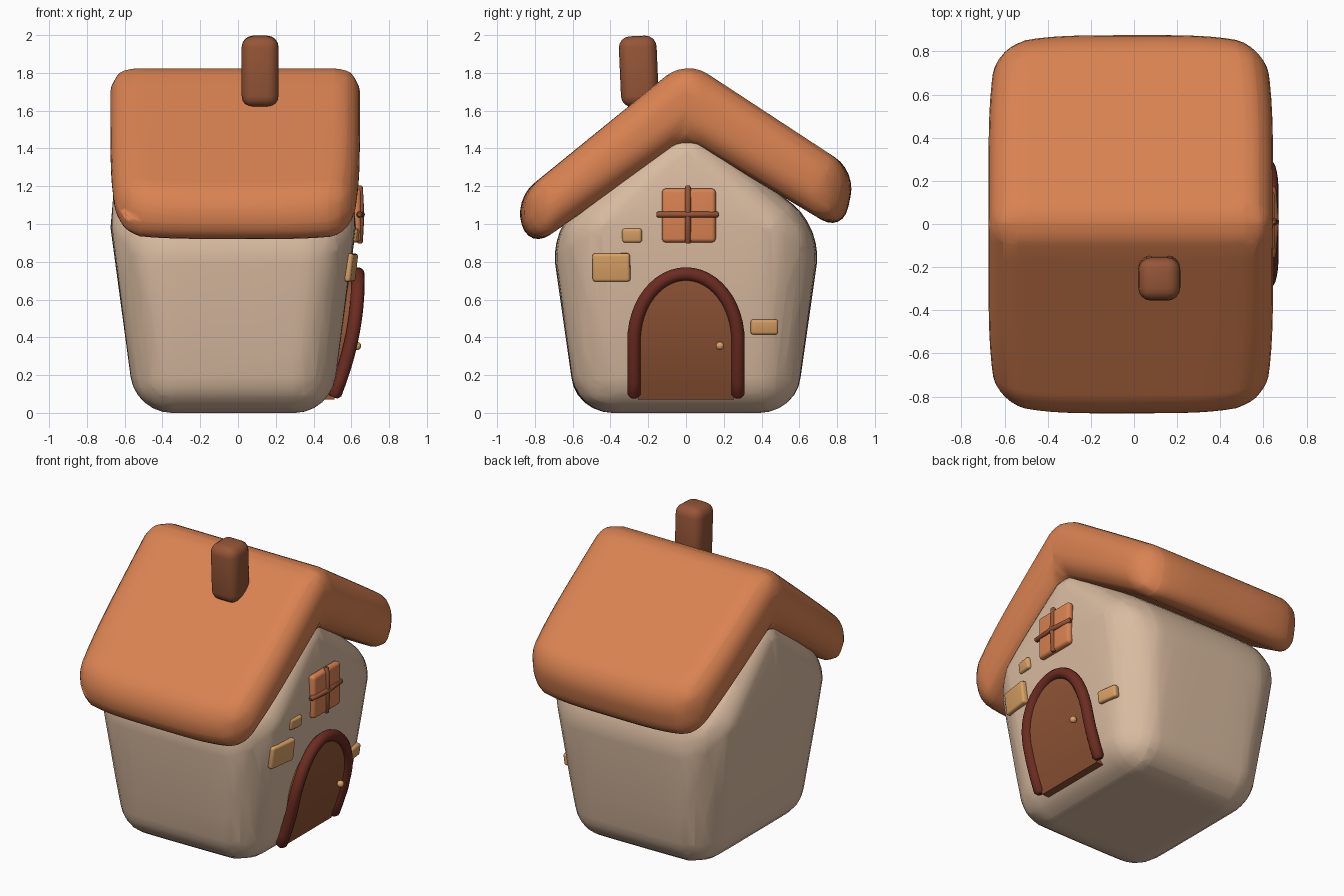
import bpy, bmesh, math
from mathutils import Matrix, Vector

if "Cube" in bpy.data.objects:
    bpy.data.objects.remove(bpy.data.objects["Cube"])


def material(name, rgb):
    m = bpy.data.materials.new(name)
    m.diffuse_color = (*rgb, 1)
    m.use_nodes = True
    m.node_tree.nodes["Principled BSDF"].inputs["Base Color"].default_value = m.diffuse_color
    return m


WALL = material("plaster", (0.70, 0.50, 0.355))
ROOF = material("orange_tile", (0.70, 0.225, 0.083))
DOOR = material("door_wood", (0.28, 0.09, 0.036))
FRAME = material("dark_wood", (0.147, 0.025, 0.015))
STONE = material("tan_stone", (0.70, 0.36, 0.13))
BRICK = material("brown_brick", (0.30, 0.092, 0.038))


def make(name, verts, faces, mat, bevel=0.0, segs=5):
    """Mesh object with soft bevelled edges and smooth shading."""
    me = bpy.data.meshes.new(name)
    me.from_pydata(verts, [], faces)
    bm = bmesh.new()
    bm.from_mesh(me)
    bmesh.ops.recalc_face_normals(bm, faces=bm.faces)
    bm.to_mesh(me)
    bm.free()
    me.materials.append(mat)
    for p in me.polygons:
        p.use_smooth = True
    ob = bpy.data.objects.new(name, me)
    bpy.context.collection.objects.link(ob)
    if bevel:
        b = ob.modifiers.new("soft_edges", 'BEVEL')
        b.width, b.segments = bevel, segs
        b.limit_method, b.angle_limit = 'ANGLE', math.radians(20)
    return ob


def prism(name, pts, caps, cx, mat, bevel):
    """Profile of (y, z, half depth) extruded both ways along x."""
    n = len(pts)
    verts = [(cx + s * h, y, z) for s in (-1, 1) for y, z, h in pts]
    faces = [[i, (i + 1) % n, n + (i + 1) % n, n + i] for i in range(n)]
    for c in caps:
        faces += [c, [n + i for i in c]]
    return make(name, verts, faces, mat, bevel, 6)


def puff(ob, cx, hx, hy, kx, ky, slope):
    """Bake the bevel, slice into a grid and pull the plan corners inward."""
    bpy.context.view_layer.update()
    bm = bmesh.new()
    bm.from_object(ob, bpy.context.evaluated_depsgraph_get())
    for axis, half, mid in ((0, hx, cx), (1, hy, 0)):
        for i in range(-9, 10):
            co, no = Vector(), Vector()
            co[axis], no[axis] = mid + half * i / 10 + .0013, 1
            bmesh.ops.bisect_plane(bm, geom=bm.verts[:] + bm.edges[:] + bm.faces[:],
                                   plane_co=co, plane_no=no, dist=1e-5)
    for v in bm.verts:
        x, y = v.co.x - cx, v.co.y
        dy = -ky * y * abs(x / hx) ** 4
        v.co.x = cx + x * (1 - kx * abs(y / hy) ** 5)
        v.co.y += dy
        v.co.z += slope * abs(dy)
    ob.modifiers.clear()
    for f in bm.faces:
        f.smooth = True
    bm.to_mesh(ob.data)
    bm.free()


def box(name, loc, size, mat, bevel, rot=(0, 0, 0)):
    s = [(a, b, c) for a in (-.5, .5) for b in (-.5, .5) for c in (-.5, .5)]
    verts = [tuple(v[i] * size[i] for i in range(3)) for v in s]
    faces = [(0, 1, 3, 2), (4, 5, 7, 6), (0, 1, 5, 4), (2, 3, 7, 6), (0, 2, 6, 4), (1, 3, 7, 5)]
    ob = make(name, verts, faces, mat, bevel, 4)
    ob.location, ob.rotation_euler = loc, rot
    return ob


def tube(name, pts, r, mat):
    """Round bar along a path, with softly closed ends."""
    cu = bpy.data.curves.new(name, 'CURVE')
    cu.dimensions, cu.bevel_depth, cu.bevel_resolution = '3D', r, 4
    cu.use_fill_caps = True
    sp = cu.splines.new('POLY')
    pts = [Vector(p) for p in pts]
    a, b = (pts[0] - pts[1]).normalized() * r * .5, (pts[-1] - pts[-2]).normalized() * r * .5
    path = [pts[0] + a] + pts + [pts[-1] + b]
    sp.points.add(len(path) - 1)
    for i, p in enumerate(path):
        sp.points[i].co = (*p, 1)
        sp.points[i].radius = 0.6 if i in (0, len(path) - 1) else 1
    sp.use_smooth = True
    cu.materials.append(mat)
    ob = bpy.data.objects.new(name, cu)
    bpy.context.collection.objects.link(ob)
    return ob


# House body: pentagon that widens upward
body = prism("house_body",
             [(-.58, 0, .518), (.58, 0, .518), (.72, .98, .65), (0, 1.56, .60), (-.72, .98, .65)],
             [[0, 1, 2, 4], [4, 2, 3]], -.025, WALL, .19)
puff(body, -.025, .64, .70, .08, .08, 0)

# Thick roof, slightly lopsided
roof = prism("roof",
             [(0, 1.87, .66), (.90, 1.28, .66), (.83, .955, .66), (0, 1.45, .66),
              (-.83, .865, .66), (-.91, 1.13, .66)],
             [[0, 1, 2, 3], [0, 3, 4, 5]], -.015, ROOF, .135)
puff(roof, -.015, .66, .88, .07, .065, .65)

# Chimney, leaning a little
box("chimney", (.117, -.25, 1.808), (.195, .20, .375), BRICK, .06, (math.radians(2.5), 0, 0))


def door_x(z):
    """Depth of the door line, following the curved wall."""
    return .505 + .321 * (z - .08) - .328 * (z - .08) * (z - .36)


# Door frame arch
arch = [(-.275, .10 + .07 * i) for i in range(4)]
arch += [(-.275 * math.cos(math.pi * i / 24), .38 + .355 * math.sin(math.pi * i / 24)) for i in range(25)]
arch += [(.275, .31 - .07 * i) for i in range(4)]
tube("door_frame", [(door_x(z), y, z) for y, z in arch], .036, FRAME)

# Door panel: rows following the arch
rows = [(.255, .07 + .062 * i) for i in range(5)]
rows += [(.255 * math.cos(a) + .001, .38 + .33 * math.sin(a)) for a in [math.pi / 2 * i / 12 for i in range(13)]]
verts, faces = [], []
for w, z in rows:
    f = door_x(z) + .008
    verts += [(f, -w, z), (f, w, z), (f - .08, w, z), (f - .08, -w, z)]
for i in range(len(rows) - 1):
    for k in range(4):
        a, b = 4 * i + k, 4 * i + (k + 1) % 4
        faces.append((a, b, b + 4, a + 4))
e = 4 * (len(rows) - 1)
faces += [(0, 1, 2, 3), (e, e + 1, e + 2, e + 3)]
door = make("door", verts, faces, DOOR)
door.data.set_sharp_from_angle(angle=math.radians(40))

# Door knob
me = bpy.data.meshes.new("door_knob")
bm = bmesh.new()
bmesh.ops.create_uvsphere(bm, u_segments=16, v_segments=10, radius=.022,
                          matrix=Matrix.Translation((.63, .18, .355)))
for f in bm.faces:
    f.smooth = True
bm.to_mesh(me)
bm.free()
me.materials.append(STONE)
bpy.context.collection.objects.link(bpy.data.objects.new("door_knob", me))

# Wall stones
for i, (y, z, w, h, x) in enumerate([(-.395, .77, .20, .15, .594), (-.285, .94, .105, .075, .613),
                                     (.415, .455, .145, .08, .55)]):
    box(f"wall_stone_{i + 1}", (x, y, z), (.045, w, h), STONE, .015,
        (0, math.radians(7), math.radians(8) * math.copysign(1, y)))

# Window pane and crossing bars
box("window_pane", (.626, .015, 1.045), (.05, .285, .285), ROOF, .022)
tube("window_bar_vertical", [(.645, .01, .905), (.653, .01, 1.05), (.645, .01, 1.195)], .016, BRICK)
tube("window_bar_horizontal", [(.643, -.148, 1.05), (.656, .01, 1.05), (.643, .165, 1.05)], .016, BRICK)
